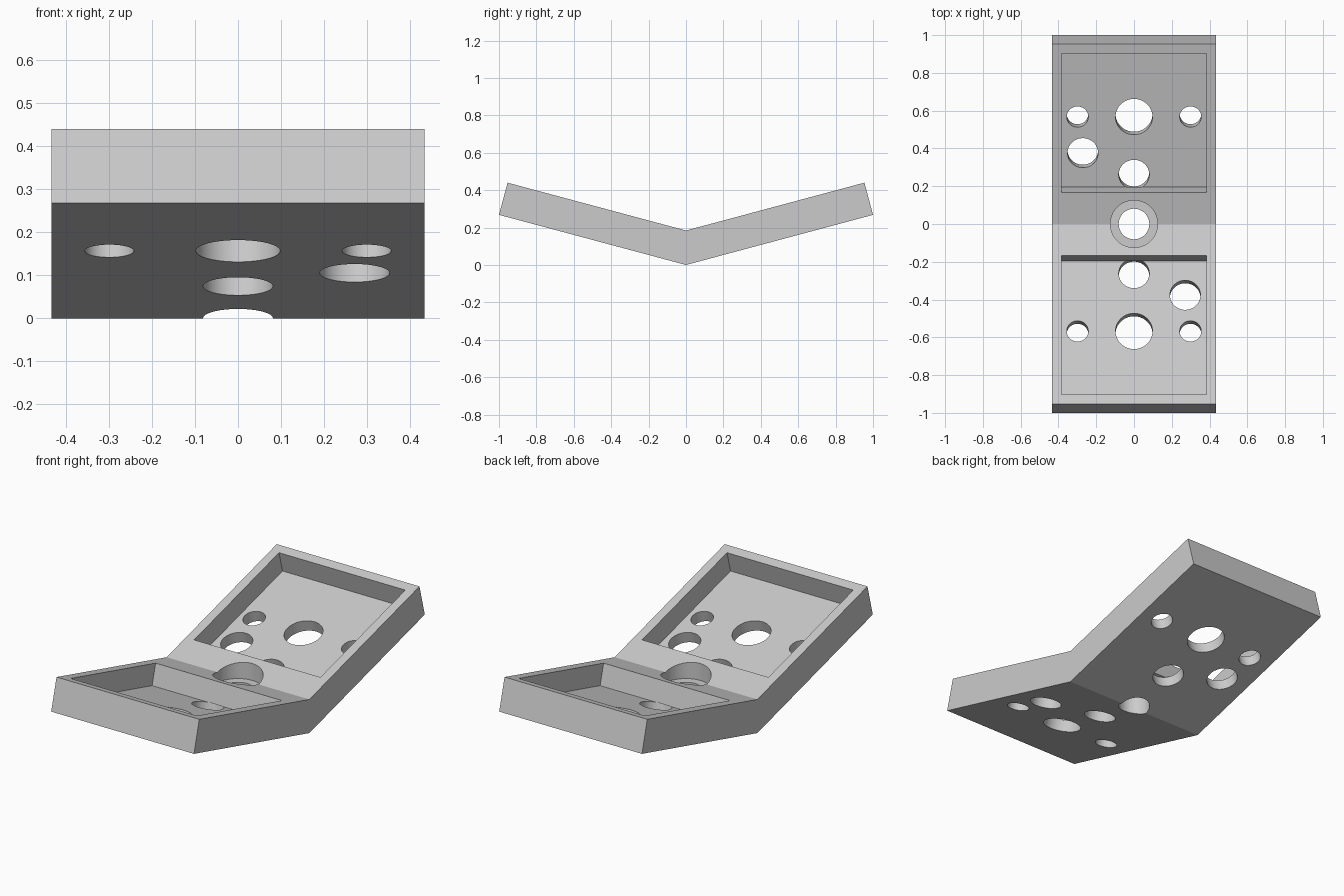
import bpy, bmesh, math
from mathutils import Matrix, Vector

old = bpy.data.objects.get("Cube")
if old:
    bpy.data.objects.remove(old, do_unlink=True)

TILT = math.radians(15)
HALF_WIDTH = 0.433
THICK = 0.178
FLOOR = 0.062
LENGTH = 1 / math.cos(TILT)

grey = bpy.data.materials.new("plain grey")
grey.use_nodes = True
grey.diffuse_color = (0.6, 0.6, 0.6, 1)
grey.node_tree.nodes["Principled BSDF"].inputs["Base Color"].default_value = (0.6, 0.6, 0.6, 1)


def add_object(name, bm):
    bmesh.ops.recalc_face_normals(bm, faces=bm.faces)
    mesh = bpy.data.meshes.new(name)
    bm.to_mesh(mesh)
    bm.free()
    mesh.materials.append(grey)
    obj = bpy.data.objects.new(name, mesh)
    bpy.context.collection.objects.link(obj)
    return obj


def cut(cutter):
    """Subtract a cutter from the bracket, then discard it."""
    cutter.hide_render = True
    mod = bracket.modifiers.new("cut", 'BOOLEAN')
    mod.operation = 'DIFFERENCE'
    mod.solver = 'EXACT'
    mod.object = cutter
    bpy.ops.object.modifier_apply(modifier=mod.name)
    bpy.data.objects.remove(cutter, do_unlink=True)


def cylinder(name, x, y, radius, low, high, frame=Matrix()):
    bm = bmesh.new()
    place = frame @ Matrix.Translation((x, y, (low + high) / 2))
    bmesh.ops.create_cone(bm, cap_ends=True, segments=64, radius1=radius,
                          radius2=radius, depth=high - low, matrix=place)
    return add_object(name, bm)


def box(name, y0, y1, z0, z1, half_x, frame):
    bm = bmesh.new()
    size = Matrix.Diagonal((2 * half_x, y1 - y0, z1 - z0, 1))
    place = Matrix.Translation((0, (y0 + y1) / 2, (z0 + z1) / 2))
    bmesh.ops.create_cube(bm, size=1, matrix=frame @ place @ size)
    return add_object(name, bm)


# V-shaped body, extruded across its width
tip = Vector((1, math.tan(TILT)))
top = tip + THICK * Vector((-math.sin(TILT), math.cos(TILT)))
outline = [(0, 0), tip, top, (0, THICK / math.cos(TILT)), (-top.x, top.y), (-tip.x, tip.y)]
bm = bmesh.new()
face = bm.faces.new([bm.verts.new((-HALF_WIDTH, y, z)) for y, z in outline])
side = bmesh.ops.extrude_face_region(bm, geom=[face])["geom"]
bmesh.ops.translate(bm, vec=(2 * HALF_WIDTH, 0, 0),
                    verts=[v for v in side if isinstance(v, bmesh.types.BMVert)])
bracket = add_object("angled_bracket", bm)
bpy.context.view_layer.objects.active = bracket
bracket.select_set(True)

# Holes in each wing: x, distance along the wing, radius
holes = [(0, 0.604, 0.098), (-0.299, 0.604, 0.057), (0.299, 0.604, 0.057),
         (-0.271, 0.406, 0.081), (0, 0.287, 0.081)]

# Both wings carry a recessed tray with holes through its floor
for turn in (0, math.pi):
    wing = Matrix.Rotation(turn, 4, 'Z') @ Matrix.Rotation(TILT, 4, 'X')
    cut(box("tray_cutter", 0.2205, 0.982, FLOOR, 0.4, 0.383, wing))
    for x, y, radius in holes:
        cut(cylinder("hole_cutter", x, y, radius, -0.1, FLOOR + 0.0005, wing))

# Upright stepped hole at the fold
cut(cylinder("counterbore_cutter", 0, 0, 0.125, 0.125, 0.5))
cut(cylinder("centre_hole_cutter", 0, 0, 0.081, -0.2, 0.3))

bpy.ops.object.shade_smooth_by_angle(angle=math.radians(12))
